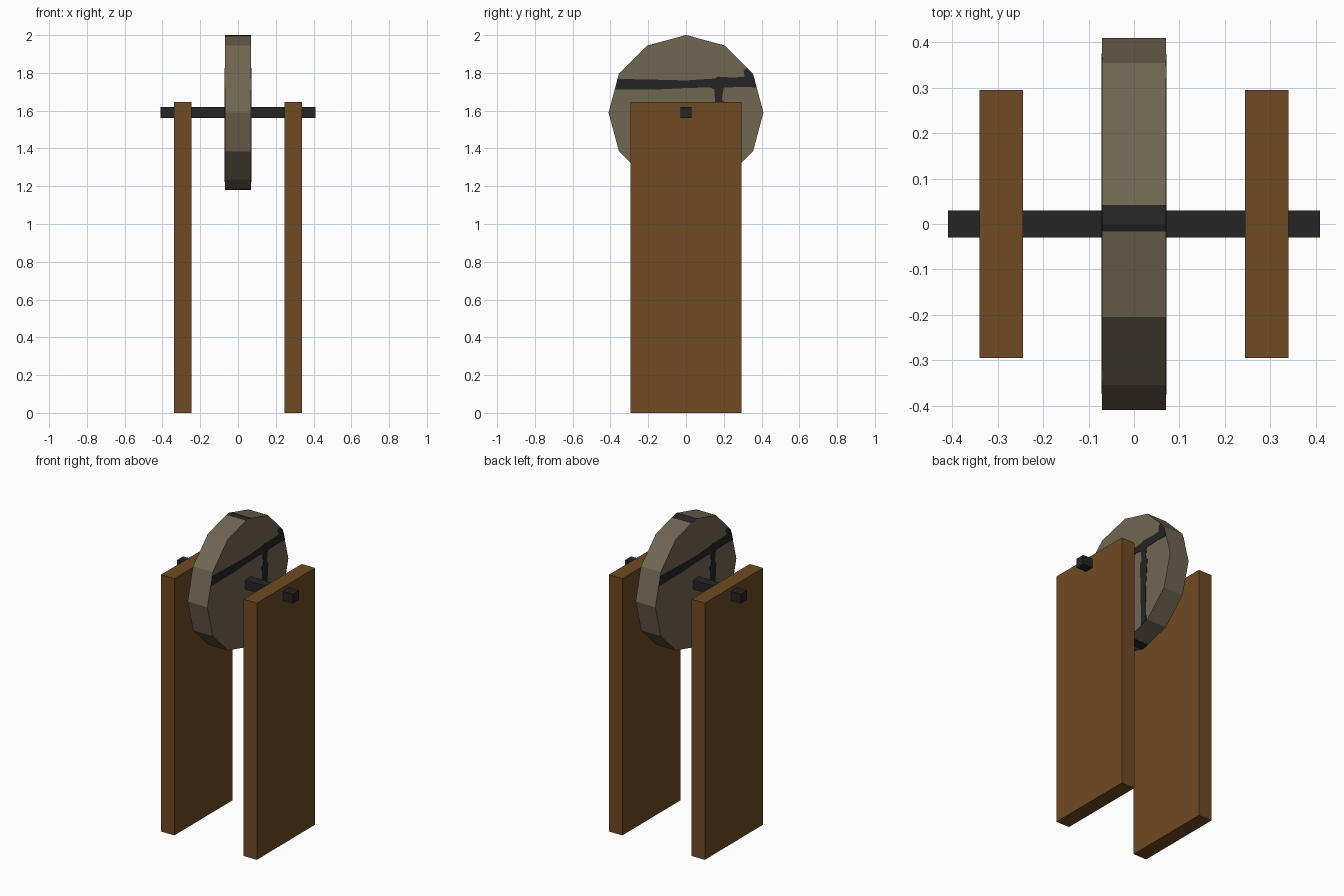
import bpy, bmesh, math
from mathutils import Matrix

if "Cube" in bpy.data.objects:
    bpy.data.objects.remove(bpy.data.objects["Cube"])


def material(name, rgb):
    m = bpy.data.materials.new(name)
    m.diffuse_color = (*rgb, 1)
    m.use_nodes = True
    m.node_tree.nodes["Principled BSDF"].inputs["Base Color"].default_value = m.diffuse_color
    return m


wood = material("brown wood", (0.160, 0.068, 0.017))
stone = material("grey brown stone", (0.165, 0.132, 0.083))
dark = material("dark iron", (0.0180, 0.0180, 0.0185))


def finish(name, bm, mat):
    bmesh.ops.recalc_face_normals(bm, faces=bm.faces)
    mesh = bpy.data.meshes.new(name)
    bm.to_mesh(mesh)
    bm.free()
    mesh.materials.append(mat)
    obj = bpy.data.objects.new(name, mesh)
    bpy.context.collection.objects.link(obj)
    return obj


def box(name, center, size, mat):
    bm = bmesh.new()
    bmesh.ops.create_cube(bm, size=1)
    bmesh.ops.scale(bm, vec=size, verts=bm.verts)
    bmesh.ops.translate(bm, vec=center, verts=bm.verts)
    return finish(name, bm, mat)


def prism(name, profile, x0, x1, mat, turn=0.0):
    """Extrude a (y, z) outline from x0 to x1, then turn it about z."""
    bm = bmesh.new()
    face = bm.faces.new([bm.verts.new((x0, y, z)) for y, z in profile])
    ext = bmesh.ops.extrude_face_region(bm, geom=[face])
    verts = [g for g in ext["geom"] if isinstance(g, bmesh.types.BMVert)]
    bmesh.ops.translate(bm, vec=(x1 - x0, 0, 0), verts=verts)
    bm.transform(Matrix.Rotation(turn, 4, "Z"))
    return finish(name, bm, mat)


HUB, R, HALF, T = 1.59, 0.41, 0.07, 0.002

# Two upright planks and the square axle through them
for side, label in ((-1, "left"), (1, "right")):
    box(f"{label}_upright", (side * 0.2925, 0, 0.8225), (0.095, 0.59, 1.645), wood)
box("axle", (0, 0, HUB), (0.82, 0.06, 0.06), dark)

# Twelve-sided grinding wheel
ring = [(R * math.cos(math.radians(30 * i)), HUB + R * math.sin(math.radians(30 * i)))
        for i in range(12)]
prism("grinding_wheel", ring, -HALF, HALF, stone)

# Cracks on the wheel faces: (y, height above hub)
band = [(-0.376, 0.122), (-0.15, 0.122), (0.0, 0.130), (0.13, 0.133), (0.15, 0.123),
        (0.15, 0.100), (0.155, 0.06), (0.14, 0.05), (0.145, -0.15), (0.15, -0.368),
        (0.195, -0.357), (0.19, -0.15), (0.205, 0.05), (0.19, 0.07), (0.20, 0.132),
        (0.30, 0.136), (0.374, 0.133), (0.361, 0.18), (0.345, 0.213), (0.322, 0.236),
        (0.305, 0.222), (0.31, 0.190), (0.25, 0.185), (0.17, 0.190), (0.15, 0.180),
        (0.0, 0.170), (-0.2, 0.175), (-0.363, 0.178)]
crack = [(y, HUB + h) for y, h in band]
for label, turn in (("right", 0), ("left", math.pi)):
    prism(f"{label}_face_crack", crack, HALF - T, HALF + T, dark, turn)

# Cracks across the rim at the top and the bottom, following the facets
slope = math.tan(math.radians(15))
for label, s in (("top", 1), ("bottom", -1)):
    line = [(-0.016, -0.016 * slope), (0, 0), (0.042, -0.042 * slope)]
    outline = [(y, HUB + s * (R + h + T / 2)) for y, h in line]
    outline += [(y, HUB + s * (R + h - T)) for y, h in reversed(line)]
    prism(f"{label}_rim_crack", outline, -HALF, HALF, dark)
